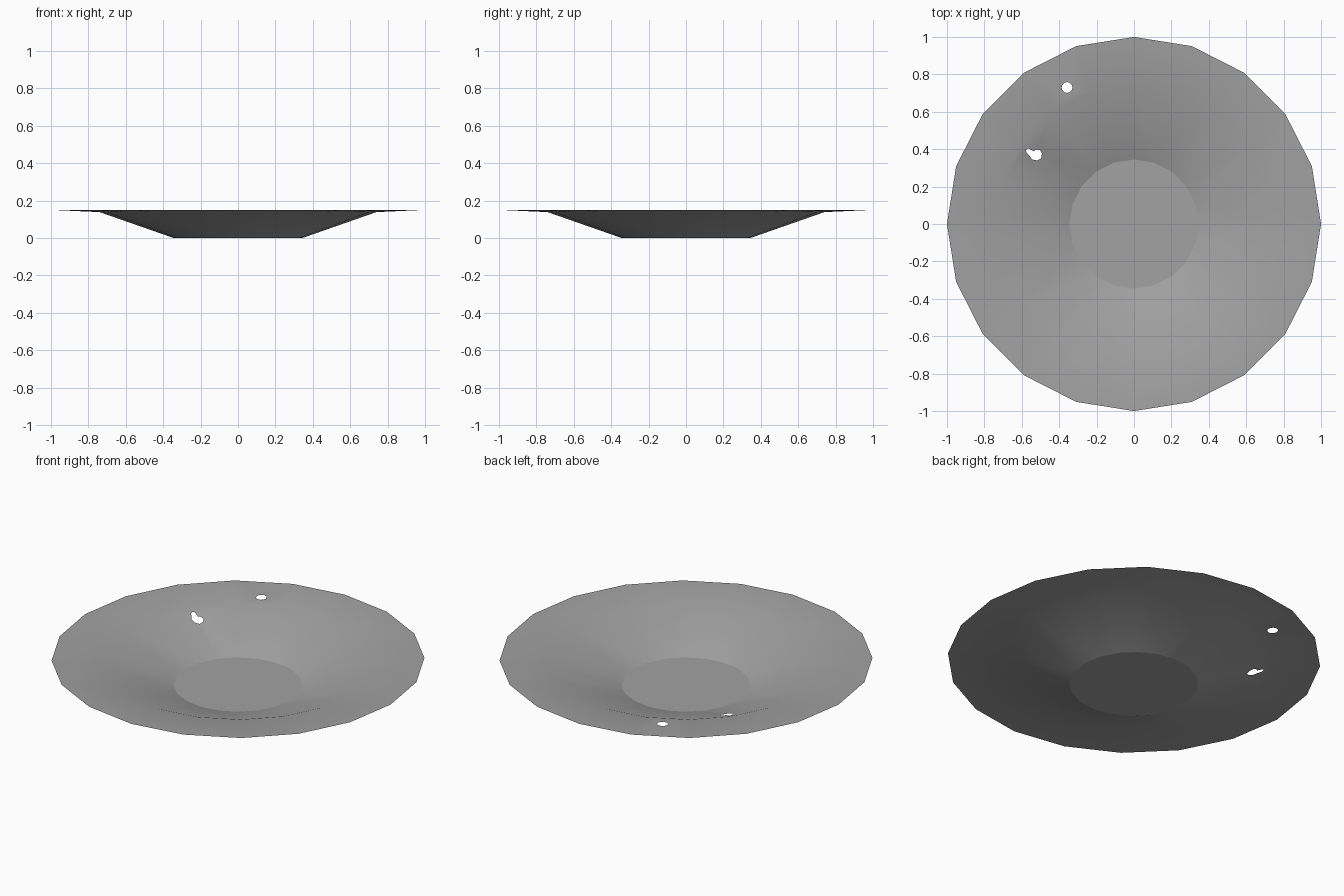
import bpy, bmesh, math
from mathutils import Vector
from mathutils.geometry import delaunay_2d_cdt

cube = bpy.data.objects.get("Cube")
if cube:
    bpy.data.objects.remove(cube, do_unlink=True)

SIDES = 20
STEP = math.tau / SIDES
# Profile: base edge, wall top, rim edge as (radius, height)
PROFILE = [(0.345, 0.0), (0.74, 0.138), (1.0, 0.15)]


def ring(cx, cy, radius, count):
    return [Vector((cx + radius * math.cos(i * math.tau / count),
                    cy + radius * math.sin(i * math.tau / count)))
            for i in range(count)]


def facet_radius(p):
    """Corner radius of the regular polygon passing through p."""
    a = math.atan2(p.y, p.x) % STEP - STEP / 2
    return p.length * math.cos(a) / math.cos(STEP / 2)


def height(r):
    if r <= PROFILE[0][0]:
        return 0.0
    for (r0, z0), (r1, z1) in zip(PROFILE, PROFILE[1:]):
        if r <= r1:
            return z0 + (z1 - z0) * (r - r0) / (r1 - r0)
    return PROFILE[-1][1]


# Plan of the dish: three rings joined by radial seams
points, edges, holes = [], [], []
for k, (r, z) in enumerate(PROFILE):
    points += ring(0, 0, r, SIDES)
    for i in range(SIDES):
        edges.append((k * SIDES + i, k * SIDES + (i + 1) % SIDES))
        if k:
            edges.append(((k - 1) * SIDES + i, k * SIDES + i))

# Two worn holes: a round one in the rim, a ragged one in the wall
round_hole = ring(-0.358, 0.73, 0.029, 12)
ragged_hole = [Vector(p) for p in (
    (-0.578, 0.393), (-0.572, 0.377), (-0.559, 0.366), (-0.545, 0.345),
    (-0.519, 0.34), (-0.497, 0.35), (-0.492, 0.377), (-0.503, 0.395),
    (-0.524, 0.398), (-0.535, 0.388), (-0.551, 0.398), (-0.567, 0.404))]
for outline in (round_hole, ragged_hole):
    start = len(points)
    points += outline
    holes.append(list(range(start, len(points))))

verts, _, faces, _, _, face_source = delaunay_2d_cdt(points, edges, holes, 0, 1e-6)

# Raise the plan to the profile, leaving the holes open
bm = bmesh.new()
bverts = [bm.verts.new((p.x, p.y, height(facet_radius(p)))) for p in verts]
for f, source in zip(faces, face_source):
    if not source:
        bm.faces.new([bverts[i] for i in f])
bmesh.ops.delete(bm, geom=[v for v in bm.verts if not v.link_faces], context='VERTS')
bm.normal_update()
for f in bm.faces:
    if f.normal.z < 0:
        f.normal_flip()
    f.smooth = True

# Crisp crease around the flat base
for e in bm.edges:
    if len(e.link_faces) == 2:
        flat = [f.normal.z > 0.9999 for f in e.link_faces]
        if flat[0] != flat[1] and all(v.co.z < 0.001 for v in e.verts):
            e.smooth = False

mesh = bpy.data.meshes.new("dish")
bm.to_mesh(mesh)
bm.free()

# Plain grey finish
mat = bpy.data.materials.new("grey")
mat.use_nodes = True
colour = (0.36, 0.36, 0.36, 1)
mat.diffuse_color = colour
mat.node_tree.nodes["Principled BSDF"].inputs["Base Color"].default_value = colour
mesh.materials.append(mat)

dish = bpy.data.objects.new("dish", mesh)
bpy.context.collection.objects.link(dish)
